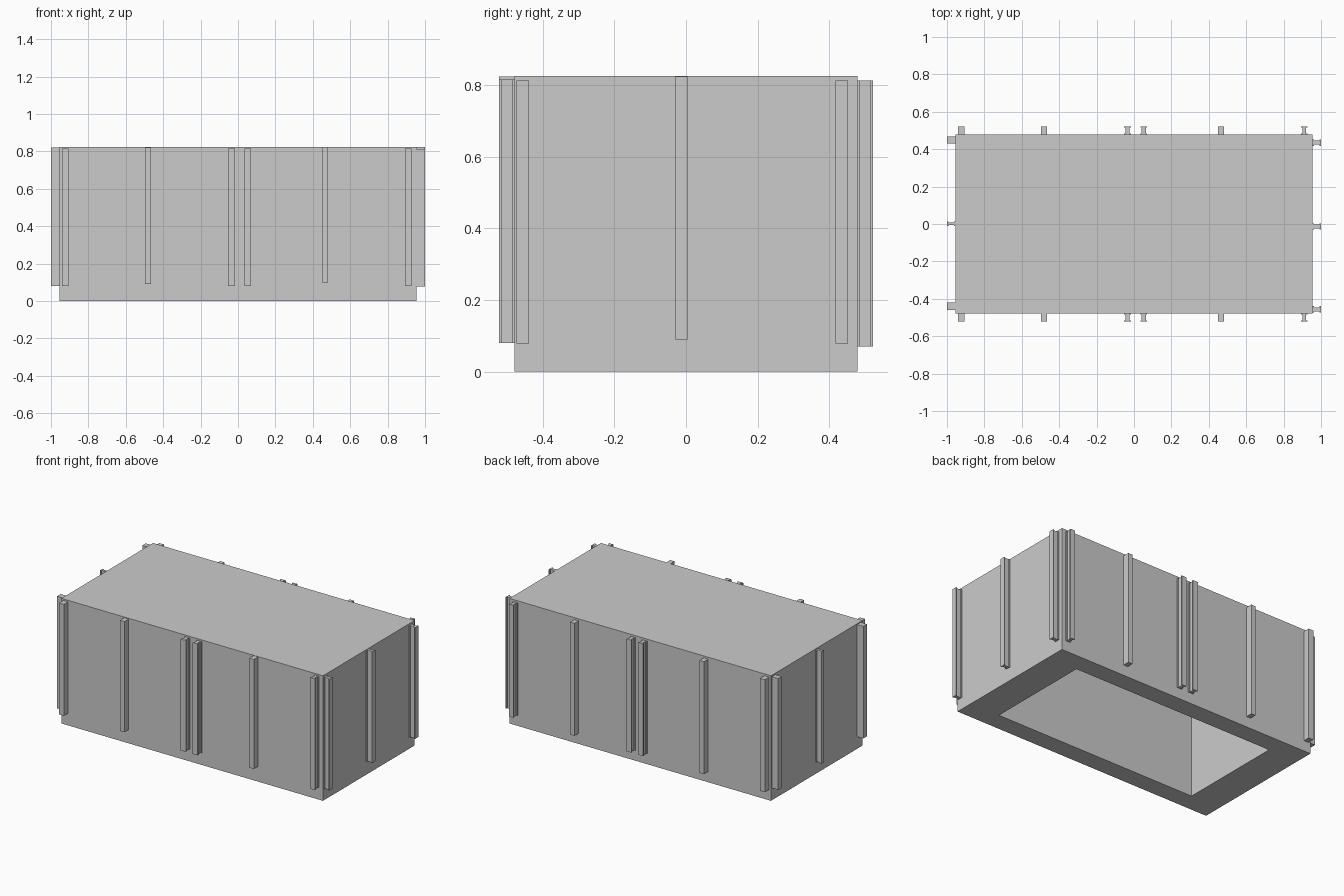
import bpy, bmesh
from mathutils import Matrix

if "Cube" in bpy.data.objects:
    bpy.data.objects.remove(bpy.data.objects["Cube"])

HX, HY, TOP = 0.955, 0.478, 0.825   # body half sizes and height
OX, OY, CEIL = 0.74, 0.355, 0.76    # cavity open at the bottom


def prism(name, outline, z0, z1):
    """Closed prism from an xy outline."""
    bm = bmesh.new()
    face = bm.faces.new([bm.verts.new((x, y, z0)) for x, y in outline])
    top = bmesh.ops.extrude_face_region(bm, geom=[face])
    verts = [v for v in top["geom"] if isinstance(v, bmesh.types.BMVert)]
    bmesh.ops.translate(bm, verts=verts, vec=(0, 0, z1 - z0))
    bmesh.ops.recalc_face_normals(bm, faces=bm.faces)
    mesh = bpy.data.meshes.new(name)
    bm.to_mesh(mesh)
    bm.free()
    obj = bpy.data.objects.new(name, mesh)
    bpy.context.collection.objects.link(obj)
    return obj


def body():
    """Box with the underside inset and pushed up into a cavity."""
    bm = bmesh.new()
    bmesh.ops.create_cube(bm, size=1, matrix=Matrix.Translation((0, 0, TOP / 2))
                          @ Matrix.Diagonal((2 * HX, 2 * HY, TOP, 1)))
    bm.normal_update()
    floor = min(bm.faces, key=lambda f: f.normal.z)
    bmesh.ops.inset_region(bm, faces=[floor], thickness=0.1)
    for v in floor.verts:
        v.co.x = OX if v.co.x > 0 else -OX
        v.co.y = OY if v.co.y > 0 else -OY
    new = bmesh.ops.extrude_discrete_faces(bm, faces=[floor])["faces"][0]
    bmesh.ops.translate(bm, verts=new.verts, vec=(0, 0, CEIL))
    mesh = bpy.data.meshes.new("body")
    bm.to_mesh(mesh)
    bm.free()
    bpy.context.collection.objects.link(bpy.data.objects.new("body", mesh))


def profile(width, depth, beam):
    """Half outline mirrored: plain bar or flanged beam; u across, v outward."""
    w = width / 2
    half = [(w, -0.004), (w, depth)]
    if beam:
        n, f = w * 0.6, 0.007
        half = [(w, -0.004), (w, f), (n, f), (n, depth - f), (w, depth - f), (w, depth)]
    return half + [(-u, v) for u, v in reversed(half)]


body()

# Ribs on the long sides: x centre, width, flanged, bottom, top
LONG = [(-0.923, 0.035, False, 0.08, 0.815), (-0.48, 0.032, False, 0.09, 0.82),
        (-0.034, 0.037, True, 0.08, 0.815), (0.052, 0.037, True, 0.08, 0.815),
        (0.465, 0.032, False, 0.10, 0.823), (0.91, 0.033, True, 0.08, 0.815)]
for side, label in ((-1, "front"), (1, "back")):
    for i, (c, w, beam, z0, z1) in enumerate(LONG):
        if side > 0:
            z0, z1 = 0.07, 0.812
        prism(f"{label}_rib_{i + 1}",
              [(c + u, side * (HY + v)) for u, v in profile(w, 0.044, beam)], z0, z1)

# Ribs on the short ends: side, y centre, width, flanged, bottom, top
ENDS = [(1, 0.435, 0.035, True, 0.078, 0.812), (1, -0.013, 0.033, True, 0.09, 0.823),
        (1, -0.456, 0.035, True, 0.078, 0.812), (-1, 0.449, 0.036, False, 0.08, 0.815),
        (-1, 0.001, 0.025, True, 0.08, 0.82), (-1, -0.44, 0.038, False, 0.08, 0.82)]
for i, (side, c, w, beam, z0, z1) in enumerate(ENDS):
    label = "right" if side > 0 else "left"
    prism(f"{label}_rib_{i % 3 + 1}",
          [(side * (HX + v), c + u) for u, v in profile(w, 0.045, beam)], z0, z1)
